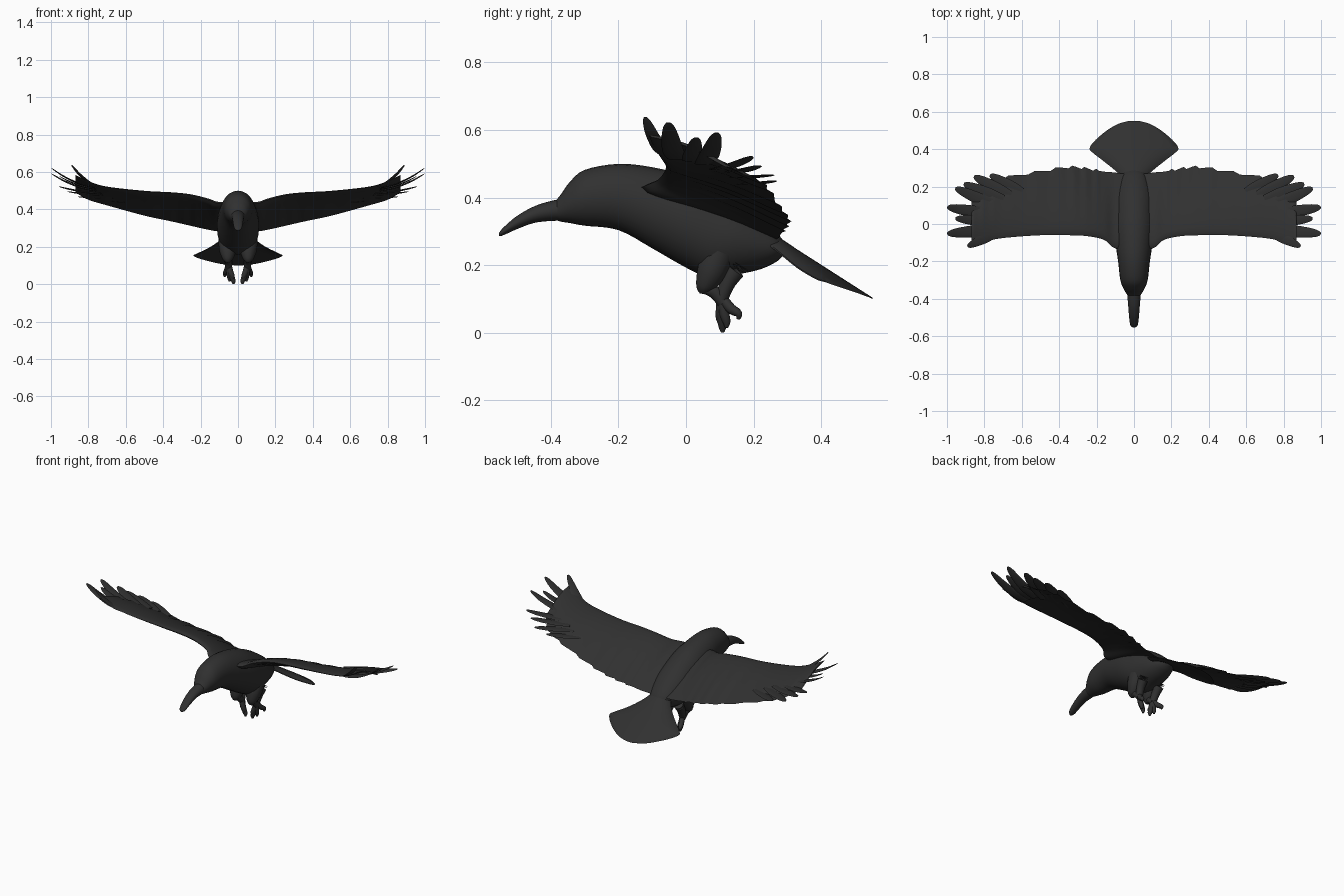
import bpy, bmesh, math
from mathutils import Vector

black = bpy.data.materials.new("feather black")
black.diffuse_color = (0.03, 0.03, 0.03, 1)


def smooth_table(rows, n):
    """Resample rows of numbers with a Catmull-Rom spline, n steps per span."""
    out = []
    for i in range(len(rows) - 1):
        a, b, c, d = (rows[min(max(j, 0), len(rows) - 1)] for j in range(i - 1, i + 3))
        for k in range(n):
            t = k / n
            out.append([0.5 * (2 * q + (r - p) * t + (2 * p - 5 * q + 4 * r - s) * t * t
                               + (3 * q - p - 3 * r + s) * t ** 3)
                        for p, q, r, s in zip(a, b, c, d)])
    out.append(list(rows[-1]))
    return out


def loft(name, rings, mirror=False, angle=60):
    """Skin a list of equal-length closed rings, with capped ends."""
    bm = bmesh.new()
    vs = [[bm.verts.new(p) for p in ring] for ring in rings]
    n = len(rings[0])
    for a, b in zip(vs, vs[1:]):
        for i in range(n):
            bm.faces.new((a[i], a[(i + 1) % n], b[(i + 1) % n], b[i]))
    bm.faces.new(vs[0])
    bm.faces.new(vs[-1])
    bmesh.ops.recalc_face_normals(bm, faces=bm.faces)
    me = bpy.data.meshes.new(name)
    bm.to_mesh(me)
    bm.free()
    me.materials.append(black)
    ob = bpy.data.objects.new(name, me)
    bpy.context.collection.objects.link(ob)
    bpy.ops.object.select_all(action='DESELECT')
    ob.select_set(True)
    bpy.context.view_layer.objects.active = ob
    bpy.ops.object.shade_smooth_by_angle(angle=math.radians(angle))
    if mirror:
        ob.modifiers.new("mirror", 'MIRROR')
    return ob


def limb(name, rows, flat=1.0, mirror=True, sides=10):
    """Tube along rows of (x, y, z, radius); flat squashes it into a blade."""
    rows = smooth_table(rows, 5)
    pts = [Vector(r[:3]) for r in rows]
    rings = []
    for i, p in enumerate(pts):
        axis = (pts[min(i + 1, len(pts) - 1)] - pts[max(i - 1, 0)]).normalized()
        ref = Vector((0, 0, 1)) if abs(axis.z) < 0.8 else Vector((0, 1, 0))
        side = axis.cross(ref).normalized()
        up = side.cross(axis)
        r = rows[i][3]
        rings.append([p + side * r * math.cos(a) + up * r * flat * math.sin(a)
                      for a in (2 * math.pi * k / sides for k in range(sides))])
    return loft(name, rings, mirror)


def ring_y(y, top, bottom, half):
    mid, h = (top + bottom) / 2, (top - bottom) / 2
    return [(half * math.cos(a), y, mid + h * math.sin(a))
            for a in (2 * math.pi * k / 24 for k in range(24))]


# Body and head: y, top, bottom, half width
body = [(-0.39, 0.385, 0.335, 0.028), (-0.37, 0.41, 0.329, 0.042),
        (-0.345, 0.445, 0.325, 0.056), (-0.30, 0.482, 0.317, 0.073),
        (-0.20, 0.50, 0.304, 0.085), (-0.10, 0.49, 0.25, 0.10),
        (0.0, 0.465, 0.193, 0.112), (0.08, 0.43, 0.158, 0.112),
        (0.15, 0.39, 0.172, 0.105), (0.22, 0.34, 0.188, 0.085),
        (0.27, 0.295, 0.212, 0.06), (0.295, 0.262, 0.238, 0.02)]
loft("body", [ring_y(*r) for r in smooth_table(body, 4)])

# Down-curved beak
beak = [(-0.553, 0.296, 0.286, 0.008), (-0.54, 0.312, 0.289, 0.02),
        (-0.50, 0.346, 0.307, 0.026), (-0.45, 0.374, 0.325, 0.03),
        (-0.40, 0.39, 0.331, 0.034), (-0.35, 0.40, 0.332, 0.036)]
loft("beak", [ring_y(*r) for r in smooth_table(beak, 4)])

# Wing: x, leading y, trailing y, leading z, trailing z, thickness
wing = [(0.0, -0.12, 0.26, 0.435, 0.27, 0.05), (0.10, -0.13, 0.275, 0.43, 0.28, 0.06),
        (0.16, -0.085, 0.28, 0.45, 0.29, 0.055), (0.25, -0.065, 0.295, 0.473, 0.31, 0.05),
        (0.35, -0.06, 0.303, 0.485, 0.333, 0.042), (0.50, -0.06, 0.28, 0.494, 0.365, 0.034),
        (0.70, -0.075, 0.245, 0.517, 0.42, 0.024), (0.80, -0.095, 0.21, 0.548, 0.45, 0.017),
        (0.87, -0.11, 0.12, 0.583, 0.49, 0.008)]
wing_rings = []
steps = 10
for i, (x, y0, y1, z0, z1, th) in enumerate(smooth_table(wing, 6)):
    if x > 0.2:
        y1 += 0.014 * ((i % 4) / 3 - 0.4)        # ragged trailing edge
    ring = []
    for k in list(range(steps + 1)) + list(range(steps - 1, 0, -1)):
        upper = len(ring) <= steps
        t = (k / steps) ** 1.4
        thick = th * (1.9 * math.sqrt(t) * (1 - t) ** 1.2) + 0.003
        camber = 0.018 * math.sin(math.pi * t)
        z = z0 + (z1 - z0) * t + camber + (0.55 if upper else -0.45) * thick
        ring.append((x, y0 + (y1 - y0) * t, z))
    wing_rings.append(ring)
loft("wing", wing_rings, mirror=True)

# Spread flight feathers at the wing tip: base, tip, half width
feathers = [((0.74, -0.05, 0.52), (0.89, -0.12, 0.638), 0.026),
            ((0.76, -0.03, 0.515), (0.998, -0.052, 0.622), 0.032),
            ((0.76, 0.01, 0.51), (0.955, 0.03, 0.578), 0.028),
            ((0.76, 0.05, 0.50), (0.998, 0.09, 0.592), 0.032),
            ((0.73, 0.09, 0.485), (0.955, 0.192, 0.522), 0.032),
            ((0.70, 0.13, 0.475), (0.91, 0.215, 0.495), 0.032),
            ((0.66, 0.15, 0.46), (0.855, 0.255, 0.467), 0.032),
            ((0.60, 0.17, 0.44), (0.77, 0.262, 0.45), 0.03)]
for a, b, w in feathers:
    a, b = Vector(a), Vector(b)
    rows = []
    for t, s in ((0, 0.8), (0.35, 1), (0.7, 0.85), (0.92, 0.55), (1, 0.2)):
        p = a.lerp(b, t)
        p.z -= (b.z - a.z) * 0.7 * t * (1 - t)      # upward curl
        rows.append((*p, w * s))
    limb("wing_feather", rows, flat=0.14)

# Tail fan: y, half width, centre z, edge droop
tail = [(0.20, 0.045, 0.305, 0.01), (0.27, 0.085, 0.272, 0.03), (0.33, 0.155, 0.235, 0.042),
        (0.385, 0.225, 0.202, 0.042), (0.41, 0.236, 0.187, 0.035), (0.45, 0.205, 0.163, 0.025),
        (0.50, 0.145, 0.133, 0.012), (0.535, 0.085, 0.112, 0.004), (0.552, 0.025, 0.102, 0.0)]
tail_rings = []
for y, w, z, droop in smooth_table(tail, 3):
    top, low = [], []
    for k in range(13):
        u = k / 6 - 1
        zz = z - droop * u * u
        h = (0.012 * (0.56 - y) / 0.3 + 0.002) * (1 - 0.8 * u * u)
        top.append((w * u, y, zz + h))
        low.append((w * u, y, zz - h))
    tail_rings.append(top + low[::-1])
loft("tail", tail_rings)

# Tucked legs
limb("thigh", [(0.055, 0.10, 0.24, 0.05), (0.055, 0.075, 0.18, 0.045),
               (0.055, 0.055, 0.135, 0.028), (0.055, 0.05, 0.115, 0.01)])
limb("shank", [(0.055, 0.05, 0.135, 0.018), (0.052, 0.085, 0.12, 0.02),
               (0.05, 0.11, 0.09, 0.019)])
limb("heel", [(0.06, 0.16, 0.20, 0.03), (0.055, 0.125, 0.15, 0.024),
              (0.05, 0.105, 0.10, 0.02)])

# Hanging toes: end x, y, z
for x, y, z in ((0.025, 0.108, 0.006), (0.045, 0.12, 0.02), (0.07, 0.155, 0.045), (0.03, 0.10, 0.03)):
    s = Vector((0.05, 0.105, 0.105))
    m = s.lerp(Vector((x, y, z)), 0.55)
    limb("toe", [(*s, 0.015), (m.x, m.y, m.z, 0.015), (x, y, z + 0.012, 0.012),
                 (x, y, z - 0.005, 0.005)])
